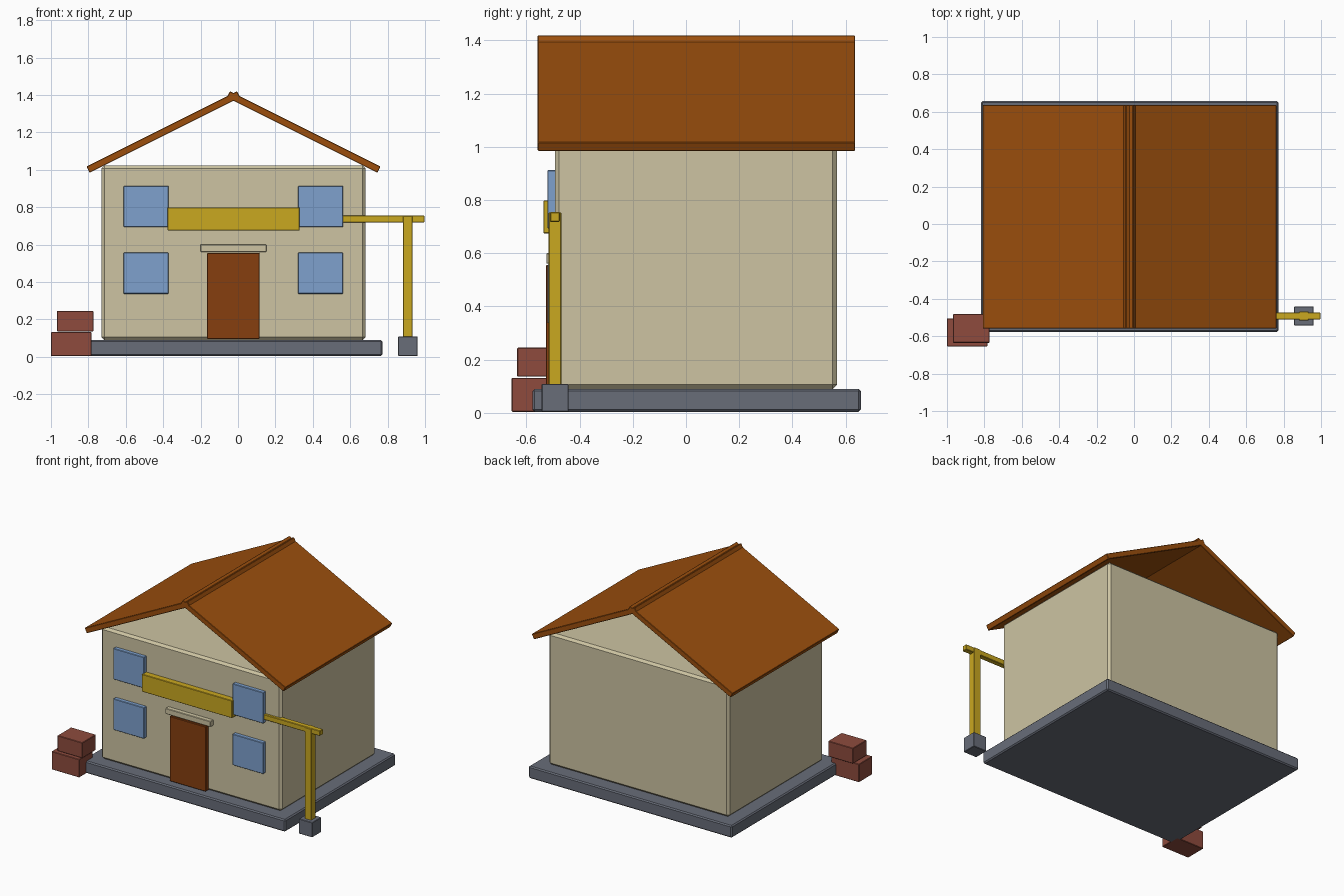
import bpy
import math

if "Cube" in bpy.data.objects:
    bpy.data.objects.remove(bpy.data.objects["Cube"])


def linear(c):
    return c / 12.92 if c <= 0.04045 else ((c + 0.055) / 1.055) ** 2.4


def material(name, hex_code):
    m = bpy.data.materials.new(name)
    rgb = [linear(int(hex_code[i:i + 2], 16) / 255) for i in (0, 2, 4)]
    m.diffuse_color = (*rgb, 1)
    m.use_nodes = True
    m.node_tree.nodes["Principled BSDF"].inputs["Base Color"].default_value = m.diffuse_color
    return m


CREAM = material("cream_plaster", "CDC4A2")
ROOF = material("orange_brown_tile", "9C4F0D")
DOOR = material("brown_wood", "863E0F")
GLASS = material("blue_glass", "7EA1CE")
YELLOW = material("mustard_yellow", "CAA820")
STONE = material("grey_stone", "686D79")
BRICK = material("red_brick", "8E4B3D")


def box(name, x, y, z, mat, bevel=0.0, tilt=0.0):
    """Box from (min, max) ranges, optionally bevelled and tilted about y."""
    ranges = (x, y, z)
    bpy.ops.mesh.primitive_cube_add(size=1, location=[(a + b) / 2 for a, b in ranges])
    ob = bpy.context.object
    ob.name = name
    ob.scale = [b - a for a, b in ranges]
    bpy.ops.object.transform_apply(location=False, rotation=False, scale=True)
    ob.rotation_euler.y = tilt
    ob.data.materials.append(mat)
    if bevel:
        mod = ob.modifiers.new("edge_bevel", 'BEVEL')
        mod.width = bevel
        mod.segments = 1
    return ob


# Foundation and house body
box("foundation", (-0.818, 0.772), (-0.577, 0.657), (0.004, 0.09), STONE, 0.008)
box("house_walls", (-0.73, 0.682), (-0.493, 0.567), (0.09, 1.024), CREAM, 0.016)

# Two roof slabs that cross at the ridge, leaving a small notch on top
CX, ANGLE, LENGTH, THICK = -0.024, math.radians(26.57), 0.90, 0.037
for side, label in ((-1, "left"), (1, "right")):
    # centre of the slab, found from its outer top corner
    ox, oz = 0.786, 1.017
    mx = ox - LENGTH / 2 * math.cos(ANGLE) - THICK / 2 * math.sin(ANGLE)
    mz = oz + LENGTH / 2 * math.sin(ANGLE) - THICK / 2 * math.cos(ANGLE)
    px = CX + side * mx
    box("roof_" + label, (px - LENGTH / 2, px + LENGTH / 2), (-0.558, 0.636),
        (mz - THICK / 2, mz + THICK / 2), ROOF, 0.003, side * ANGLE)

# Door with a small canopy
box("door", (-0.166, 0.116), (-0.527, -0.485), (0.096, 0.555), DOOR, 0.003)
box("door_canopy", (-0.201, 0.152), (-0.525, -0.485), (0.561, 0.601), CREAM, 0.003)

# Four windows
for x in ((-0.612, -0.371), (0.321, 0.562)):
    for z in ((0.337, 0.557), (0.694, 0.913)):
        box("window", x, (-0.521, -0.485), z, GLASS, 0.003)

# Blank sign board over the door
box("sign_board", (-0.377, 0.329), (-0.536, -0.488), (0.675, 0.799), YELLOW, 0.003)

# Side post with its beam and stone foot
box("post_foot", (0.856, 0.961), (-0.543, -0.441), (0.004, 0.109), STONE, 0.003)
box("post", (0.882, 0.934), (-0.517, -0.468), (0.10, 0.754), YELLOW, 0.003)
box("post_beam", (0.54, 0.997), (-0.511, -0.474), (0.718, 0.755), YELLOW, 0.003)

# Stacked blocks at the left corner
box("lower_block", (-1.0, -0.783), (-0.655, -0.505), (0.004, 0.132), BRICK, 0.003)
box("upper_block", (-0.968, -0.773), (-0.635, -0.482), (0.136, 0.245), BRICK, 0.003)
